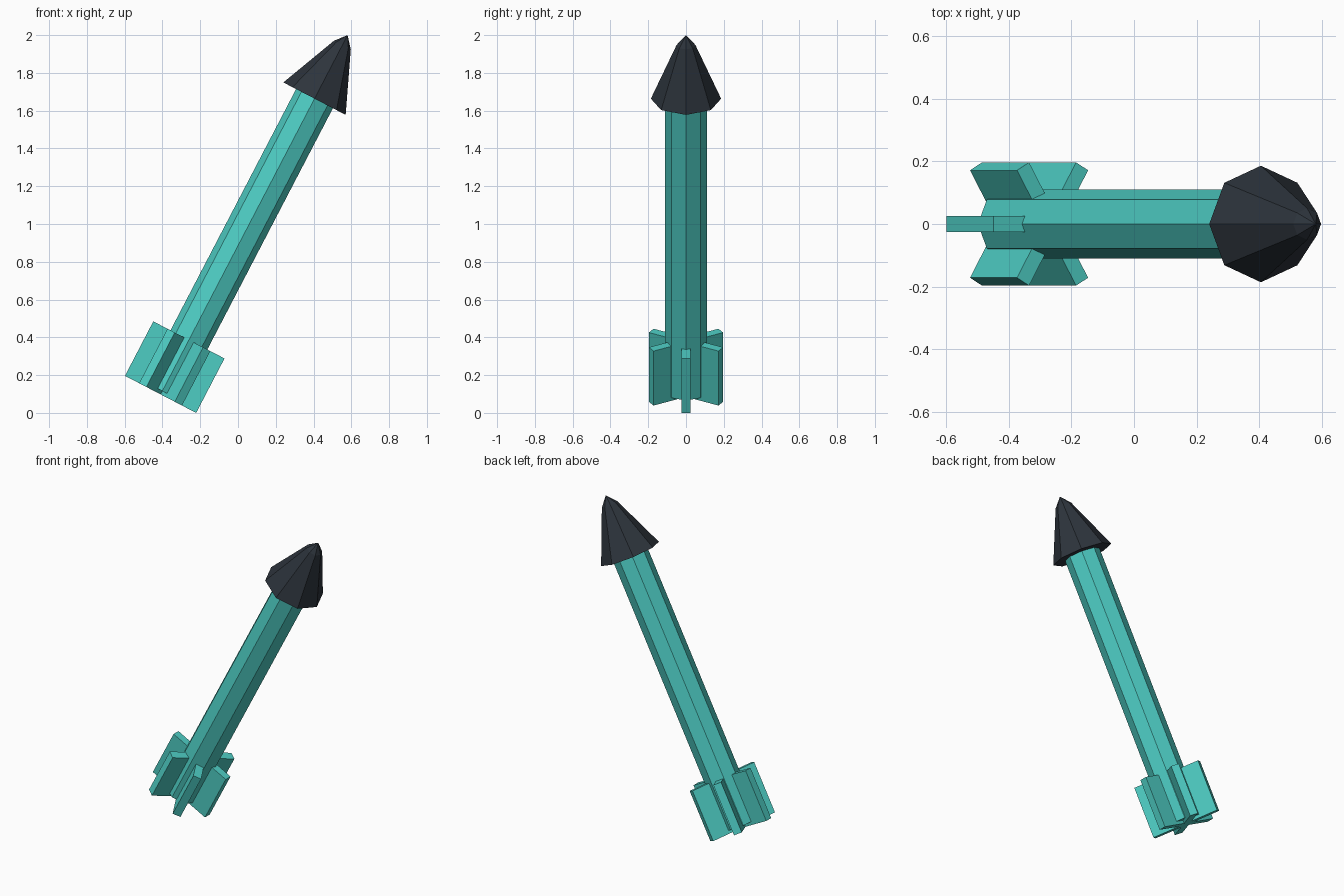
import bpy, bmesh
from math import cos, sin, pi, radians
from mathutils import Matrix

cube = bpy.data.objects.get("Cube")
if cube:
    bpy.data.objects.remove(cube, do_unlink=True)

# The arrow is built upright along z, then leaned over about its tail
LEAN = Matrix.Translation((-0.41, 0, 0.098)) @ Matrix.Rotation(radians(27.5), 4, "Y")
SIDES = 8


def material(name, rgb):
    mat = bpy.data.materials.new(name)
    mat.use_nodes = True
    mat.diffuse_color = (*rgb, 1)
    mat.node_tree.nodes["Principled BSDF"].inputs["Base Color"].default_value = (*rgb, 1)
    return mat


def add_object(name, bm, mat):
    bmesh.ops.recalc_face_normals(bm, faces=bm.faces)
    bm.transform(LEAN)
    mesh = bpy.data.meshes.new(name)
    bm.to_mesh(mesh)
    bm.free()
    mesh.materials.append(mat)
    obj = bpy.data.objects.new(name, mesh)
    bpy.context.collection.objects.link(obj)
    return obj


def lathe(name, profile, mat, tip=None):
    """Stack octagonal rings of (radius, height), capped or closed to a tip."""
    bm = bmesh.new()
    rings = [[bm.verts.new((r * cos(2 * pi * i / SIDES), r * sin(2 * pi * i / SIDES), h))
              for i in range(SIDES)] for r, h in profile]
    bm.faces.new(rings[0])
    for low, high in zip(rings, rings[1:]):
        for i in range(SIDES):
            j = (i + 1) % SIDES
            bm.faces.new((low[i], low[j], high[j], high[i]))
    if tip is None:
        bm.faces.new(rings[-1])
    else:
        point = bm.verts.new((0, 0, tip))
        for i in range(SIDES):
            bm.faces.new((rings[-1][i], rings[-1][(i + 1) % SIDES], point))
    return add_object(name, bm, mat)


teal = material("teal", (0.076, 0.61, 0.552))
charcoal = material("charcoal", (0.026, 0.034, 0.045))

# Shaft and blunt-shouldered head
lathe("shaft", [(0.11, 0.02), (0.11, 1.78)], teal)
lathe("arrow_head", [(0.186, 1.765), (0.05, 2.085)], charcoal, tip=2.144)

# Three crossed plates give six tail fins
WIDTH, THICK, LENGTH = 0.425, 0.05, 0.325
for k in range(3):
    bm = bmesh.new()
    bmesh.ops.create_cube(bm, size=1)
    bm.transform(Matrix.Rotation(k * pi / 3, 4, "Z")
                 @ Matrix.Translation((0, 0, LENGTH / 2))
                 @ Matrix.Diagonal((WIDTH, THICK, LENGTH, 1)))
    add_object(f"tail_fin_pair_{k + 1}", bm, teal)
